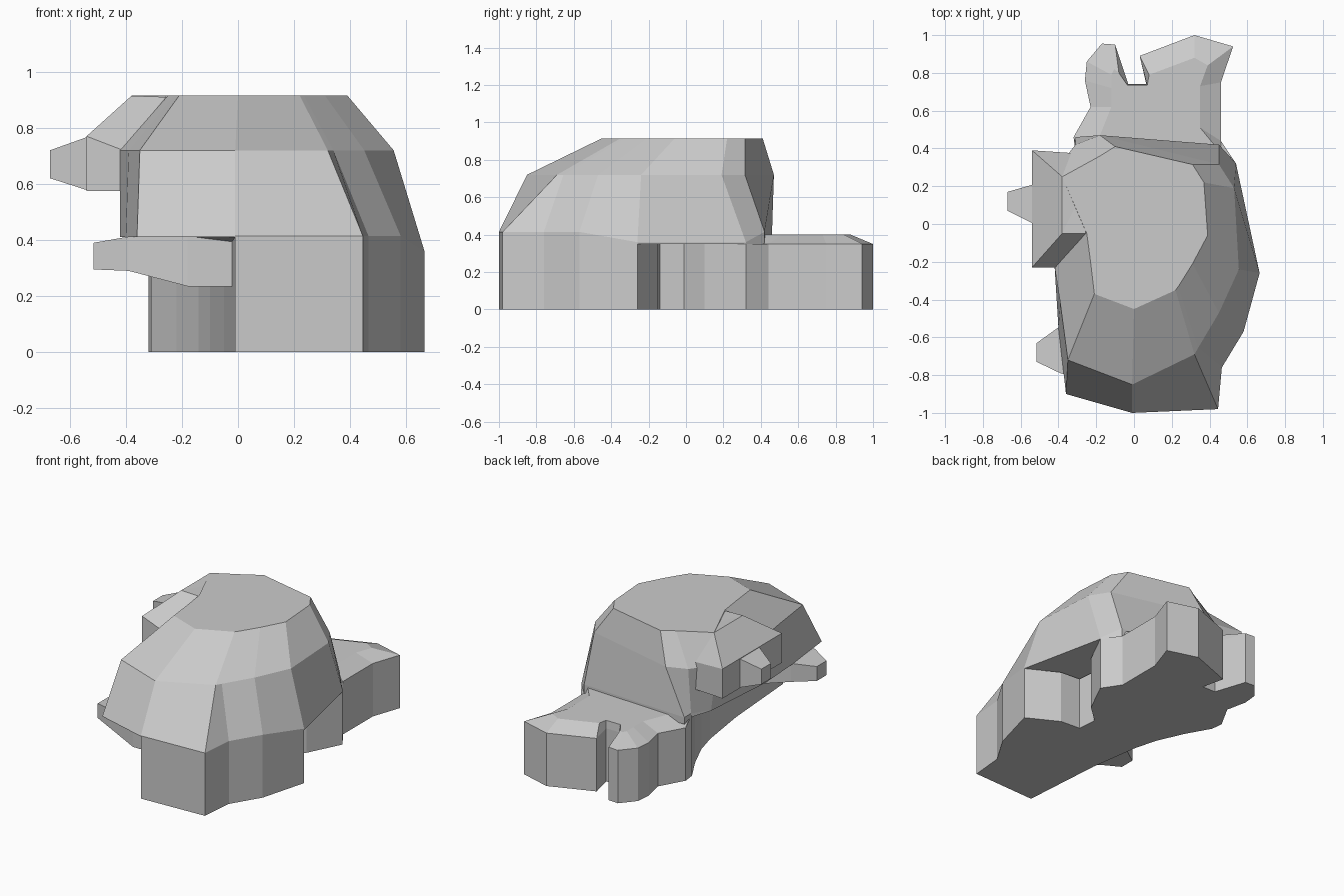
import bpy
import bmesh

if "Cube" in bpy.data.objects:
    bpy.data.objects.remove(bpy.data.objects["Cube"])


def ring(points, z):
    """Give every plan point a height; z is one number or one per point."""
    zs = z if isinstance(z, (list, tuple)) else [z] * len(points)
    return [(x, y, h) for (x, y), h in zip(points, zs)]


def loft(name, rings, cap_bottom=True):
    """Skin matching rings of points into one flat-shaded solid."""
    bm = bmesh.new()
    loops = [[bm.verts.new(p) for p in r] for r in rings]
    n = len(loops[0])
    for a, b in zip(loops, loops[1:]):
        for i in range(n):
            j = (i + 1) % n
            bm.faces.new((a[i], a[j], b[j], b[i]))
    bm.faces.new(loops[-1])
    if cap_bottom:
        bm.faces.new(loops[0][::-1])
    # Concave caps need clean triangles
    bm.normal_update()
    bmesh.ops.triangulate(bm, faces=[f for f in bm.faces if len(f.verts) > 4],
                          ngon_method='EAR_CLIP')
    if cap_bottom:
        bmesh.ops.recalc_face_normals(bm, faces=bm.faces)
    mesh = bpy.data.meshes.new(name)
    bm.to_mesh(mesh)
    bm.free()
    obj = bpy.data.objects.new(name, mesh)
    bpy.context.collection.objects.link(obj)
    return obj


# Footing: one outline, counter-clockwise, split into body and tail runs
right_run = [(-.01, -1), (.445, -.98), (.465, -.76), (.58, -.57), (.665, -.26),
             (.46, -.15), (.32, -.14), (.31, -.01), (.43, .10), (.54, .32)]
tail_run = [(.46, .44), (.46, .75), (.525, .94), (.32, 1), (.03, .89), (.065, .74),
            (-.03, .74), (-.10, .95), (-.17, .955), (-.25, .86), (-.26, .76),
            (-.23, .62), (-.32, .46)]
left_run = [(-.31, .38), (-.22, .22), (-.14, .04), (-.10, -.11), (-.05, -.45)]
outline = right_run + tail_run + left_run
foot_top = [.41] + [.35] * (len(right_run + tail_run) - 1) + [.41] * len(left_run)
loft("footing", [ring(outline, 0), ring(outline, foot_top)])

# Tail ledge: chamfered top of the rear lobes
tail_top = [(.44, .40), (.35, .51), (.35, .73), (.39, .84), (.32, .88), (.08, .79),
            (.07, .735), (-.035, .735), (-.08, .80), (-.105, .82), (-.12, .79),
            (-.12, .72), (-.12, .62), (-.20, .42)]
tail_edge = [(.46, .40)] + tail_run
loft("tail_ledge", [ring(tail_edge, .35), ring(tail_top, .40)], cap_bottom=False)

# Domed body: skirt, shoulder and flat crown; it overhangs the footing
skirt = [(-.01, -1), (.445, -.98), (.465, -.76), (.58, -.57), (.665, -.26), (.54, .32),
         (.45, .42), (-.31, .46), (-.31, .39), (-.38, .28), (-.42, -.23),
         (-.40, -.55), (-.36, -.90)]
shoulder = [(-.01, -.85), (.32, -.69), (.34, -.655), (.45, -.47), (.555, -.24),
            (.53, .19), (.45, .315), (-.18, .47), (-.31, .42), (-.42, .28),
            (-.42, -.23), (-.39, -.42), (-.35, -.72)]
crown = [(0, -.45), (.22, -.35), (.235, -.33), (.31, -.21), (.39, -.06), (.37, .22),
         (.31, .315), (-.10, .41), (-.18, .36), (-.38, .25), (-.25, -.05),
         (-.23, -.20), (-.21, -.37)]
under_z = [.41] + [.35] * 6 + [.37, .39] + [.41] * 4
skirt_z = [.415] * 4 + [.36, .36] + [.415] * 7
loft("body", [ring(skirt, under_z), ring(skirt, skirt_z),
              ring(shoulder, .72), ring(crown, .915)])

# Upper side block: slopes from the crown out to a vertical face
block_low = [(-.18, -.05), (-.10, .36), (-.54, .39), (-.54, -.23), (-.41, -.23)]
block_top = [(-.25, -.05), (-.18, .36), (-.38, .25), (-.38, -.05), (-.26, -.05)]
loft("upper_block", [ring(block_low, .575), ring(block_low, [.77, .74, .77, .77, .72]),
                     ring(block_top, [.905, .90, .914, .914, .91])])


def peg(name, *stations):
    """Tapered stub through rectangles given as x, y0, y1, z0, z1."""
    loft(name, [[(x, y0, z0), (x, y1, z0), (x, y1, z1), (x, y0, z1)]
                for x, y0, y1, z0, z1 in stations])


# Short pegs on the left side; the lower one roots in the footing
peg("upper_peg", (-.53, 0, .21, .575, .77), (-.67, .07, .17, .62, .72))
peg("lower_peg", (-.02, -.84, -.50, .235, .414), (-.18, -.84, -.50, .235, .414),
    (-.39, -.79, -.54, .29, .412), (-.515, -.73, -.63, .295, .39))
